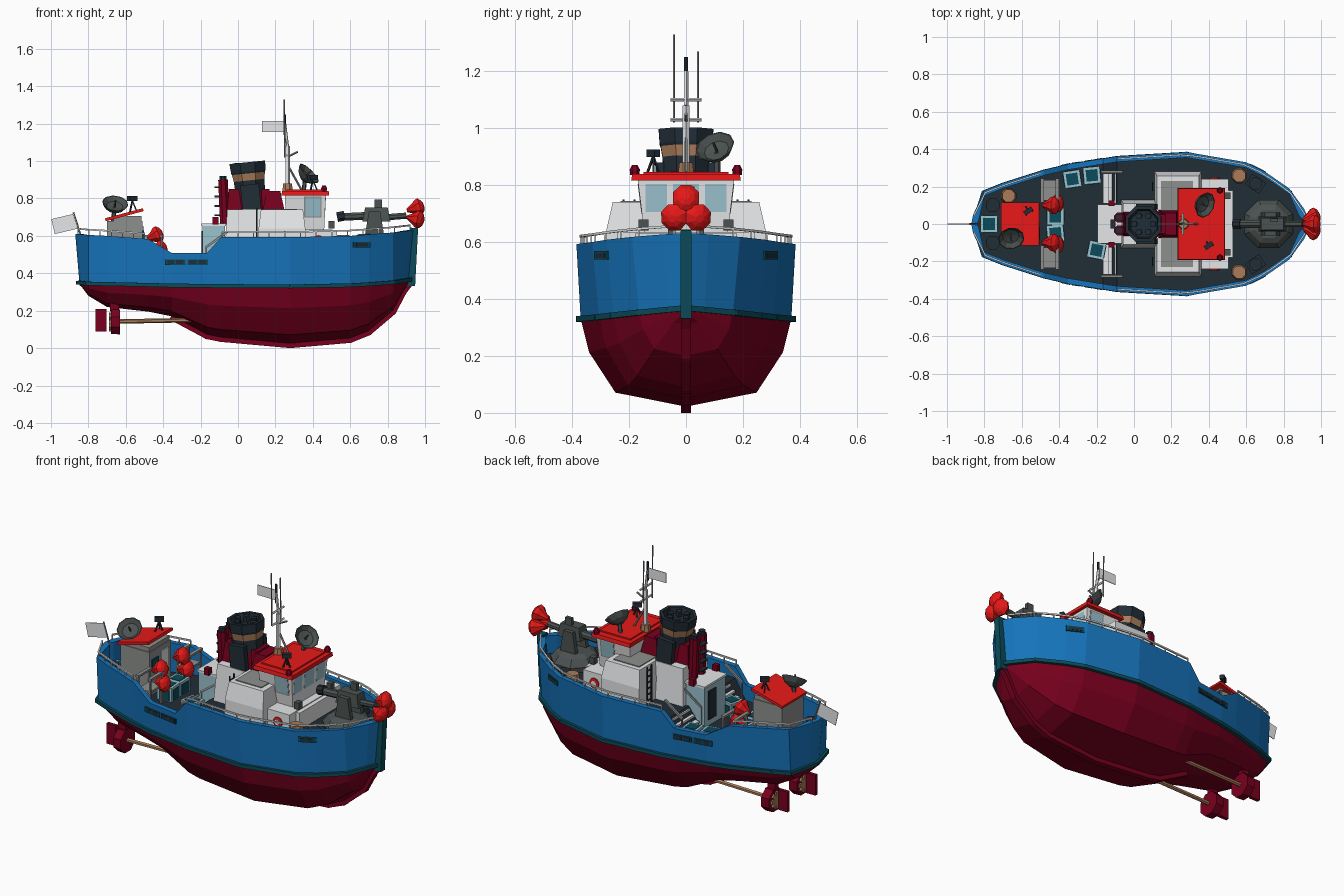
import bpy, bmesh, math
from mathutils import Vector, Matrix, Euler

if "Cube" in bpy.data.objects:
    bpy.data.objects.remove(bpy.data.objects["Cube"])
COL = {"blue": (.008, .175, .5), "bright_red": (.85, .01, .01), "dark_red": (.19, 0, .013),
       "dark_teal": (.003, .07, .1), "charcoal": (.015, .026, .037), "white": (.78, .79, .8),
       "grey": (.27, .28, .27), "gunmetal": (.07, .085, .082), "tan": (.4, .2, .1), "pale_blue": (.33, .54, .62)}
MATS = {}
for k, c in COL.items():
    MATS[k] = bpy.data.materials.new(k)
    MATS[k].diffuse_color = (*c, 1)
BL, BR, DR, TL, CH, WH, GR, GM, TN, PB = COL
parts = {}
def part(name, mat):
    return parts.setdefault((name, mat), bmesh.new())
def box(name, mat, c, s, rot=(0, 0, 0), taper=(1, 1)):
    m = Matrix.Translation(c) @ Euler(rot).to_matrix().to_4x4() @ Matrix.Diagonal((*s, 1))
    for v in bmesh.ops.create_cube(part(name, mat), size=1)["verts"]:
        if v.co.z > 0:
            v.co.x *= taper[0]
            v.co.y *= taper[1]
        v.co = m @ v.co
def lathe(name, mat, prof, loc, d=(0, 0, 1), n=8):
    bm, q = part(name, mat), Vector(d).to_track_quat('Z', 'Y')
    ang = [(i + .5) * 2 * math.pi / n for i in range(n)]
    rings = [[bm.verts.new(Vector(loc) + q @ Vector((r * math.cos(t), r * math.sin(t), h))) for t in ang] for r, h in prof]
    for a, b in zip(rings, rings[1:]):
        for i in range(n):
            bm.faces.new((a[i], a[(i + 1) % n], b[(i + 1) % n], b[i]))
    bm.faces.new(rings[0][::-1])
    bm.faces.new(rings[-1])
def rod(name, mat, a, b, r=.005, n=5):
    d = Vector(b) - Vector(a)
    lathe(name, mat, [(r, 0), (r, d.length)], a, d, n)
def beam(name, mat, a, b, w, h):
    a, b = Vector(a), Vector(b)
    m = Matrix.Translation((a + b) / 2) @ (b - a).to_track_quat('X', 'Z').to_matrix().to_4x4()
    for v in bmesh.ops.create_cube(part(name, mat), size=1)["verts"]:
        v.co = m @ Vector((v.co.x * ((b - a).length + w * .4), v.co.y * w, v.co.z * h))
# Hull stations: x, rail z, rail half width, waterline z, waterline half width, keel z
ST = [(-.87, .61, 0, .35, 0, .335), (-.86, .61, .05, .35, .045, .33), (-.80, .605, .18, .345, .165, .28),
      (-.70, .6, .22, .343, .205, .22), (-.48, .583, .29, .338, .275, .195), (-.353, .508, .32, .335, .305, .17),
      (-.166, .508, .35, .333, .335, .07), (-.09, .593, .362, .332, .348, .055), (.28, .593, .385, .33, .37, .022),
      (.60, .6, .33, .336, .305, .05), (.70, .608, .28, .342, .255, .09), (.83, .618, .19, .352, .165, .2),
      (.91, .627, .08, .362, .065, .31), (.945, .632, 0, .368, 0, .355)]
def section(s):
    x, zr, br, zw, bw, zk = s
    end = 1 if x > .84 else -1 if x < -.84 else 0
    xl, xi, bi, zd = x - end * .022, x - end * .03, max(br - .03, 0), (.42 if x < -.1 else .525)
    return [(xl, 0, zk), (xl, bw * .67, zk + (zw - zk) * .16), (xl, bw * .92, zk + (zw - zk) * .62),
            (xl, bw, zw), (x, br, zr), (xi, bi, zr), (xi, bi, zd), (xi, 0, zd)]
sec = [section(s) for s in ST]
for seg, (nm, mat) in enumerate([("hull_bottom", DR)] * 3 + [("hull_topside", BL)] * 3 + [("deck", CH)]):
    for a, b in zip(sec, sec[1:]):
        for sg in (1, -1):
            q = []
            for p in (a[seg], b[seg], b[seg + 1], a[seg + 1]):
                p = Vector((p[0], p[1] * sg, p[2]))
                if all((p - o).length > 1e-5 for o in q):
                    q.append(p)
            if len(q) > 2:
                part(nm, mat).faces.new([part(nm, mat).verts.new(p) for p in q])
def side(x, z):  # half width and heading of the topside at x, z, and rail height
    for a, b in zip(ST, ST[1:]):
        if a[0] <= x <= b[0]:
            zr, br, zw, bw = [a[i] + (b[i] - a[i]) * (x - a[0]) / (b[0] - a[0]) for i in (1, 2, 3, 4)]
            return bw + (br - bw) * (z - zw) / (zr - zw), math.atan2(b[2] - a[2], b[0] - a[0]), zr
# Rub rail, keel strip, stem
for a, b in zip(sec, sec[1:]):
    for sg in (1, -1):
        beam("rub_rail", TL, (a[3][0], a[3][1] * sg, a[3][2]), (b[3][0], b[3][1] * sg, b[3][2]), .032, .02)
    if a[0][0] > -.4:
        beam("keel", DR, Vector(a[0]) - Vector((0, 0, .007)), Vector(b[0]) - Vector((0, 0, .007)), .035, .03)
beam("stem", TL, (.925, 0, .34), (.94, 0, .635), .04, .045)
# Railings, freeing ports and hawse plates on both sides
for sg in (1, -1):
    for x0, x1, n in ((-.855, -.5, 6), (-.085, .92, 12)):
        last = None
        for i in range(n + 1):
            x = x0 + (x1 - x0) * i / n
            y, _, z = side(x, .6)
            p = Vector((x, sg * max(y - .014, 0), z + .028))
            rod("railing", WH, p - Vector((0, 0, .028)), p, .004, 4)
            if last:
                rod("railing", WH, last, p, .006, 4)
            last = p
    for x, z, w, h, t, m in [(-.335, .46, .11, .03, .012, TL), (-.215, .46, .11, .03, .012, TL), (-.36, .46, .04, .02, .016, CH),
                             (-.31, .46, .04, .02, .016, CH), (-.24, .46, .04, .02, .016, CH), (-.19, .46, .04, .02, .016, CH),
                             (.66, .553, .1, .03, .012, TL), (.66, .553, .07, .018, .016, CH)]:
        y, a, _ = side(x, z)
        box("hull_ports", m, (x, sg * y, z), (w, t, h), (0, 0, a * sg))
# Deckhouse and aft locker
for a in [("deckhouse", WH, (.235, 0, .58), (.25, .56, .12)), ("deckhouse", WH, (.235, 0, .69), (.25, .56, .1), (0, 0, 0), (.9, .92)),
          ("deckhouse", WH, (.43, 0, .58), (.15, .48, .11)), ("deckhouse", WH, (.5, 0, .58), (.06, .36, .1)),
          ("funnel_house", WH, (.05, 0, .63), (.24, .26, .22), (0, 0, 0), (.9, .85)), ("house_roof", GR, (.23, 0, .742), (.17, .46, .006)),
          ("aft_locker", PB, (-.13, 0, .54), (.12, .2, .24)), ("aft_locker", WH, (-.13, 0, .66), (.13, .21, .012)),
          ("locker_door", CH, (-.191, .03, .54), (.008, .07, .17))]:
    box(*a)
for sg in (1, -1):
    for i in range(6):
        rod("ladder", CH, (.1, sg * .18, .55 + i * .035), (.1, sg * .22, .55 + i * .035), .004, 4)
    for i in range(3):  # stairs to the aft deck
        box("deck_stairs", WH, (-.09 - i * .03, sg * .19, .51 - i * .028), (.03, .16, .012))
    for dy in (.1, .28):
        rod("ladder", CH, (.1, sg * (.158 + dy * .222), .53), (.1, sg * (.158 + dy * .222), .75), .005, 4)
        beam("stair_rail", GR, (-.06, sg * dy, .62), (-.17, sg * dy, .54), .012, .012)
        rod("stair_rail", GR, (-.17, sg * dy, .42), (-.17, sg * dy, .545), .005, 4)
    lathe("life_ring", BR, [(.03, 0), (.03, .012), (.018, .013)], (.43, sg * .235, .575), (0, sg, 0), 10)
    lathe("life_ring_centre", WH, [(.017, 0), (.016, .016)], (.43, sg * .235, .575), (0, sg, 0), 10)
    box("deck_lamp", DR, (-.12, sg * .11, .68), (.03, .03, .04))
    box("house_lamp", GM, (.5, sg * .15, .66), (.03, .035, .04))
# Bridge with flared walls, windows and red roof
box("bridge", WH, (.36, 0, .72), (.2, .29, .2), taper=(1.1, 1.17))
box("bridge_roof", BR, (.36, 0, .828), (.255, .385, .022), taper=(.98, .98))
box("bridge_roof", BR, (.36, 0, .842), (.2, .3, .01))
for sg in (1, -1):
    lean = (-sg * .124, 0, 0)
    box("bridge_window", PB, (.4, sg * .1595, .755), (.08, .008, .1), lean)
    box("bridge_window_frame", GR, (.4, sg * .1585, .755), (.094, .008, .113), lean)
    box("bridge_window", PB, (.4635, sg * .105, .755), (.008, .075, .1), (0, .05, 0))
    box("bridge_window_frame", GR, (.4625, sg * .105, .755), (.008, .088, .113), (0, .05, 0))
    lathe("roof_lamp", DR, [(.016, 0), (.018, .02), (.01, .035)], (.46, sg * .18, .835), n=6)
box("bridge_window", PB, (.4635, 0, .755), (.008, .09, .1), (0, .05, 0))
# Funnel: dark red casing, black body with tan band
tilt, foot = (-.1, 0, 1), (.078, 0, .71)
lathe("funnel_casing", DR, [(.092, 0), (.085, .14)], foot, tilt)
lathe("funnel", CH, [(.086, .12), (.09, .21), (.1, .235), (.104, .285), (.085, .285), (.075, .25)], foot, tilt)
lathe("funnel_band", TN, [(.0885, .185), (.096, .225)], foot, tilt)
for a in range(6):
    x, y = .05 * math.cos(a * math.pi / 3), .05 * math.sin(a * math.pi / 3)
    rod("funnel_pipes", CH, (.052 + x, y, .95), (.05 + x, y, .99), .018, 6)
for sg in (1, -1):
    box("funnel_plate", CH, (.07, sg * .092, .79), (.1, .03, .17), (0, -.1, 0))
    beam("funnel_stripe", WH, (.165, sg * .045, .73), (.14, sg * .04, .84), .02, .02)
    rod("funnel_exhaust", DR, (-.07, sg * .035, .66), (-.08, sg * .035, .9), .028, 8)
    rod("funnel_exhaust", CH, (-.08, sg * .035, .9), (-.081, sg * .035, .92), .02, 8)
for i in range(5):
    box("funnel_rungs", CH, (-.112, 0, .66 + i * .05), (.025, .05, .01))
box("funnel_fairing", DR, (.06, 0, .785), (.24, .13, .13), taper=(.9, .8))
box("funnel_fairing", DR, (.19, 0, .785), (.12, .15, .11), taper=(.6, .8))
# Mast, whip aerials and flag
for m, a, b, r in [(WH, (.265, 0, .73), (.265, 0, 1.08), .013), (WH, (.265, 0, 1.08), (.25, 0, 1.2), .008),
                   (CH, (.25, 0, 1.14), (.25, 0, 1.25), .007), (WH, (.262, -.055, 1.03), (.262, .055, 1.03), .006),
                   (WH, (.262, -.055, 1.1), (.262, .055, 1.1), .006), (GR, (.26, 0, 1.02), (.32, 0, 1.05), .006),
                   (GR, (.265, 0, .98), (.34, 0, .845), .006), (GR, (.25, -.042, 1.02), (.248, -.042, 1.33), .004),
                   (GR, (.25, .042, 1.02), (.248, .042, 1.27), .004)]:
    rod("mast", m, a, b, r)
lathe("mast_foot", TN, [(.03, 0), (.025, .04)], (.265, 0, .84))
box("mast_flag", WH, (.187, 0, 1.185), (.115, .004, .06))
# Radar dishes and lamps on tripods
for p, d in [((.36, .11, .915), (.6, -.25, .6)), ((-.66, -.06, .75), (.1, -.5, .7))]:
    lathe("radar_dish", GM, [(.02, -.02), (.05, 0), (.071, .03), (.067, .03), (.045, .01), (.004, .004)], p, d, 10)
    rod("radar_dish", GM, p, Vector(p) + Vector(d).normalized() * .05, .005)
    rod("radar_post", GM, p, (p[0] - .01, p[1], p[2] - .085), .012)
for x, y, z in [(.4, -.115, .84), (-.565, .07, .728)]:
    for i in range(3):
        rod("lamp_tripod", CH, (x + .025 * math.cos(i * 2.1), y + .025 * math.sin(i * 2.1), z), (x, y, z + .06), .005, 4)
    box("tripod_lamp", CH, (x, y, z + .072), (.05, .025, .025), (0, 0, .6))
# Aft cabin with sloping roof, stern flag
for a in [("aft_cabin", GR, (-.605, 0, .55), (.19, .2, .26)), ("aft_cabin", GR, (-.59, 0, .68), (.15, .19, .05)),
          ("aft_cabin_roof", BR, (-.608, 0, .713), (.21, .23, .016), (0, -.26, 0)), ("cabin_door", WH, (-.508, .04, .56), (.009, .07, .18)),
          ("cabin_panel", TL, (-.508, -.05, .6), (.009, .06, .06)), ("stern_flag", WH, (-.928, 0, .664), (.125, .004, .082), (0, -.23, 0))]:
    box(*a)
rod("stern_flagstaff", GR, (-.84, 0, .6), (-.88, 0, .725), .005)
# Bow launcher
lathe("launcher_base", GM, [(.135, 0), (.14, .03), (.11, .07), (.08, .085)], (.72, 0, .525))
box("launcher_body", GM, (.74, 0, .715), (.15, .08, .075), taper=(.8, .8))
box("launcher_sight", GM, (.75, .02, .77), (.04, .02, .05))
for x0, x1, r, m in [(.54, .7, .022, GM), (.8, .9, .018, GM), (.53, .57, .028, CH)]:
    rod("launcher_barrel", m, (x0, 0, .7), (x1, 0, .708), r, 8)
# Red buoyant heads on the bow and stacked aft
HEADS = [((.903, 0, .735), (1, 0, .3)), ((.903, -.022, .7), (1, -.3, -.2)), ((.903, .022, .7), (1, .3, -.2))]
HEADS += [((-.49, s * .1, .58), (.9, 0, .4)) for s in (1, -1)] + [((-.47, s * .11, .51), (.9, 0, .3)) for s in (1, -1)]
for p, d in HEADS:
    lathe("red_head", BR, [(.01, 0), (.03, .035), (.048, .058), (.05, .072), (.032, .088), (.014, .095)], p, d)
for sg in (1, -1):
    box("launcher_yoke", GM, (.73, sg * .05, .67), (.1, .025, .12), taper=(.6, 1))
    # racks beside the aft cabin
    for x in (-.49, -.41):
        for y in (.13, .235):
            rod("side_rack", GR, (x, sg * y, .42), (x, sg * y, .6), .007, 4)
        beam("side_rack", GR, (x, sg * .12, .6), (x, sg * .24, .6), .02, .012)
    box("side_rack", GR, (-.45, sg * .18, .52), (.08, .11, .012))
    # barrels, winches and bollards
    lathe("barrel", TN, [(.036, 0), (.044, .04), (.036, .08)], (.562, sg * .258, .525))
    lathe("winch", CH, [(.03, 0), (.02, .02), (.035, .06)], (.65, sg * .215, .525))
    box("winch_bed", CH, (.65, sg * .215, .54), (.09, .07, .03), (0, 0, -sg * .6))
    lathe("stern_bollard", CH, [(.04, 0), (.03, .09), (.04, .11)], (-.755, sg * .1, .44))
    # shafts, nozzles, propellers and rudders
    y = sg * .13
    rod("shaft", TN, (-.66, y, .142), (-.22, y, .15), .012, 6)
    lathe("nozzle", DR, [(.07, 0), (.072, .05)], (-.68, y, .14), (1, 0, 0))
    for a in range(4):
        box("propeller", TN, (-.685, y, .14), (.012, .022, .1), (a * math.pi / 4, 0, 0))
    box("rudder", DR, (-.733, y, .15), (.06, .02, .12))
    box("rudder_strut", DR, (-.66, y, .225), (.05, .03, .06))
lathe("barrel", TN, [(.036, 0), (.044, .04), (.036, .12)], (-.67, .15, .44))
# Supply crates
for x, y, r in ((-.33, .24, .15), (-.225, .26, .1), (-.2, -.14, -.2), (-.42, .04, 0), (-.42, -.05, .1), (-.775, 0, 0)):
    box("crate", PB, (x, y, .455), (.09, .09, .09), (0, 0, r))
    for s in ((.062, .062, .096), (.096, .062, .062), (.062, .096, .062)):
        box("crate_panel", TL, (x, y, .455), s, (0, 0, r))
# Turn every collected mesh into a named object
for (name, mat), bm in parts.items():
    if name in ("hull_bottom", "hull_topside", "deck"):
        bmesh.ops.remove_doubles(bm, verts=bm.verts, dist=1e-5)
    bmesh.ops.recalc_face_normals(bm, faces=bm.faces)
    me = bpy.data.meshes.new(name)
    bm.to_mesh(me)
    bm.free()
    me.materials.append(MATS[mat])
    bpy.context.collection.objects.link(bpy.data.objects.new(name, me))

for m in bpy.data.materials:
    if m.users and not m.is_grease_pencil:
        m.use_nodes = True
        m.node_tree.nodes["Principled BSDF"].inputs["Base Color"].default_value = m.diffuse_color
